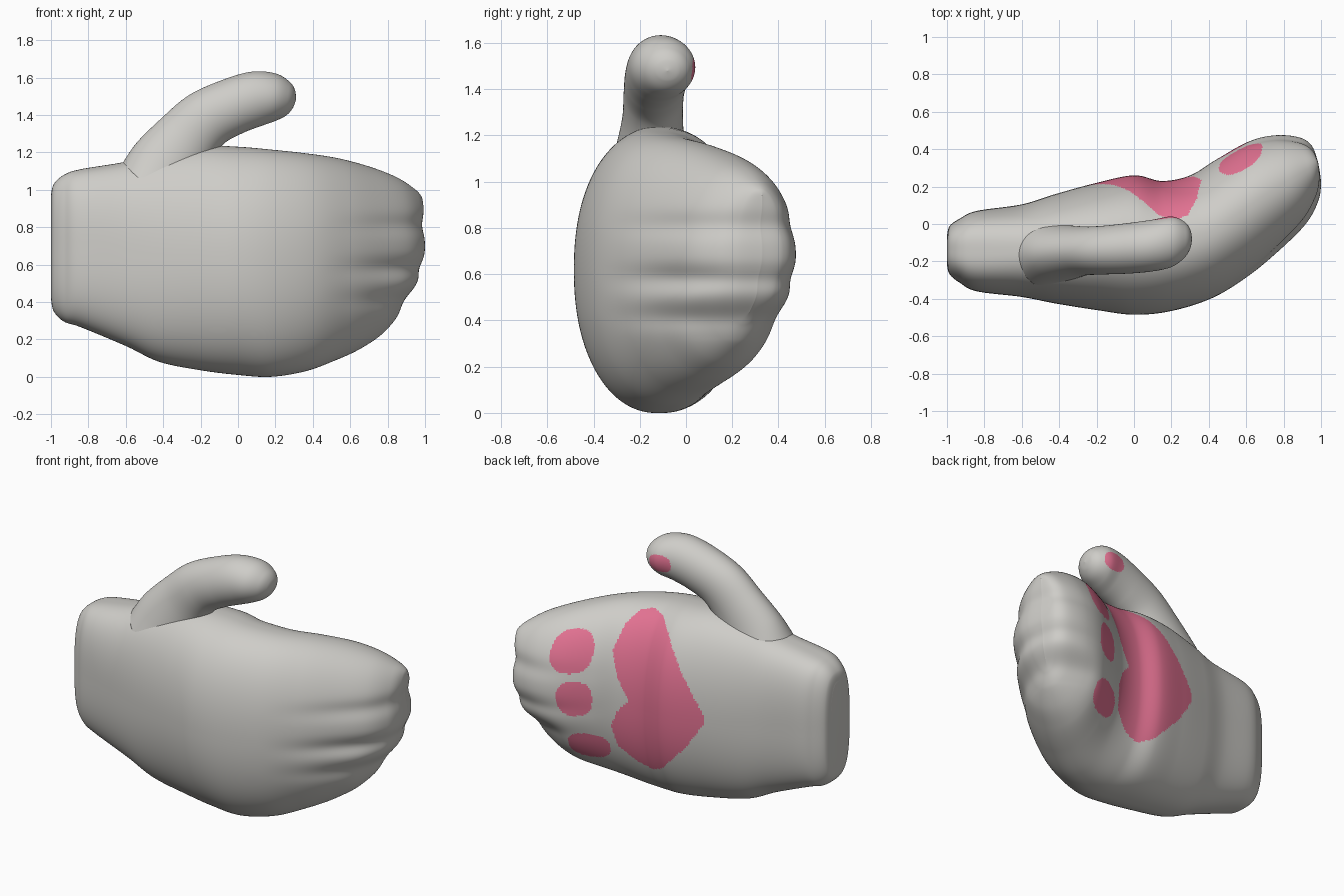
import bpy, bmesh, math
from mathutils import Vector

if "Cube" in bpy.data.objects:
    bpy.data.objects.remove(bpy.data.objects["Cube"])


def material(name, rgb):
    m = bpy.data.materials.new(name)
    m.diffuse_color = (*rgb, 1)
    m.use_nodes = True
    m.node_tree.nodes["Principled BSDF"].inputs["Base Color"].default_value = m.diffuse_color
    return m


GREY = material("grey_fabric", (0.62, 0.61, 0.58))
PINK = material("pink_pad", (0.77, 0.17, 0.29))


def catmull(keys, steps):
    """Smoothly interpolate a list of number tuples."""
    rows = []
    for i in range(len(keys) - 1):
        a, b = keys[max(i - 1, 0)], keys[i]
        c, d = keys[i + 1], keys[min(i + 2, len(keys) - 1)]
        for s in range(steps):
            t = s / steps
            rows.append([0.5 * (2 * q + (r - p) * t + (2 * p - 5 * q + 4 * r - w) * t * t
                                + (3 * q - p - 3 * r + w) * t ** 3)
                         for p, q, r, w in zip(a, b, c, d)])
    rows.append(list(keys[-1]))
    return rows


def loft(name, rings, is_pad):
    """Skin closed rings, cap the start, colour pads by face position."""
    bm = bmesh.new()
    vs = [[bm.verts.new(p) for p in ring] for ring in rings]
    n = len(vs[0])
    for a, b in zip(vs, vs[1:]):
        for j in range(n):
            k = (j + 1) % n
            bm.faces.new((a[j], a[k], b[k], b[j]))
    bm.faces.new(vs[0])
    bmesh.ops.remove_doubles(bm, verts=bm.verts, dist=0.0002)
    bmesh.ops.recalc_face_normals(bm, faces=bm.faces)
    for f in bm.faces:
        f.smooth = True
        f.material_index = int(is_pad(f.calc_center_median()))
    me = bpy.data.meshes.new(name)
    bm.to_mesh(me)
    bm.free()
    me.materials.append(GREY)
    me.materials.append(PINK)
    ob = bpy.data.objects.new(name, me)
    bpy.context.collection.objects.link(ob)
    return ob


def spow(v, p):
    return math.copysign(abs(v) ** p, v)


def smooth(t):
    t = min(max(t, 0), 1)
    return t * t * (3 - 2 * t)


def inside(poly, x, z):
    hit = False
    for (x1, z1), (x2, z2) in zip(poly, poly[1:] + poly[:1]):
        if (z1 > z) != (z2 > z) and x < x1 + (z - z1) / (z2 - z1) * (x2 - x1):
            hit = not hit
    return hit


# Mitten sections: palm point x,y / back point x,y / top z / bottom z / squareness
SECTIONS = [
    (-1.0, -.06, -1.0, -.22, .97, .42, 2.8),
    (-.985, -.01, -.985, -.27, 1.03, .35, 2.9),
    (-.93, .03, -.93, -.315, 1.08, .295, 2.9),
    (-.84, .07, -.84, -.36, 1.11, .265, 2.8),
    (-.60, .105, -.60, -.39, 1.15, .165, 2.5),
    (-.42, .16, -.42, -.425, 1.20, .08, 2.3),
    (-.20, .22, -.20, -.46, 1.235, .035, 2.2),
    (.00, .26, .00, -.485, 1.23, .01, 2.2),
    (.15, .23, .20, -.465, 1.215, .00, 2.2),
    (.30, .26, .42, -.395, 1.195, .03, 2.2),
    (.44, .345, .61, -.28, 1.17, .09, 2.2),
    (.61, .44, .78, -.14, 1.125, .155, 2.2),
    (.75, .475, .92, .00, 1.07, .22, 2.2),
    (.88, .465, .985, .12, 1.01, .30, 2.2),
    (.95, .42, 1.0, .22, .97, .38, 2.2),
    (.985, .33, .985, .33, .94, .44, 2.2),
]
GROOVES = [(.81, .5), (.58, .9), (.41, .6)]   # height, depth of finger creases
FORWARD = Vector((.8, .55, 0))                # direction the fingers point

rings = []
for ux, uy, lx, ly, zt, zb, n in catmull(SECTIONS, 19):
    mid = Vector(((ux + lx) / 2, (uy + ly) / 2, 0))
    half = Vector(((ux - lx) / 2, (uy - ly) / 2, 0))
    ramp = smooth((mid.x - .35) / .6)
    ring = []
    for j in range(300):
        a = math.tau * j / 300
        z = (zt + zb) / 2 + (zt - zb) / 2 * spow(math.sin(a), 2 / n)
        palm_n = n + .2 - .35 * smooth((mid.x - .2) / .3)
        side = spow(math.cos(a), 2 / (palm_n if math.cos(a) > 0 else n))
        g = sum(d * math.exp(-((z - h) / .055) ** 2) for h, d in GROOVES)
        side *= 1 - (.13 if side < 0 else .03) * ramp * g
        # shorter lower fingers, and notches between the tips
        pull = ramp ** 2 * (.13 * smooth((.62 - z) / .3) + .03 * g)
        p = mid + half * side - FORWARD * pull
        ring.append((p.x, p.y, z))
    rings.append(ring)

HEART = [(.12, 1.165), (.21, 1.185), (.29, 1.165), (.335, 1.10), (.36, .95), (.31, .78),
         (.24, .66), (.31, .58), (.345, .48), (.32, .34), (.22, .25), (.12, .22),
         (.03, .26), (-.15, .45), (-.26, .61), (-.275, .65), (-.26, .70), (-.15, .87),
         (-.05, 1.02), (.03, 1.11)]
FINGER_PADS = [(.57, .93, .115, .125), (.53, .65, .095, .11), (.48, .33, .115, .09)]


def oval(p, cx, cz, rx, rz):
    return (abs(p.x - cx) / rx) ** 2.4 + (abs(p.z - cz) / rz) ** 2.4 < 1


def palm_pad(p):
    if p.x > .4:
        return p.y > .07 and any(oval(p, *o) for o in FINGER_PADS)
    return p.y > -.02 and (inside(HEART, p.x, p.z) or oval(p, *FINGER_PADS[2]))


loft("mitten_hand", rings, palm_pad)

# Thumb: centre x,y,z / direction angle / radius in the bend plane / radius in y
THUMB = [
    (-.44, -.16, .98, 48, .24, .19),
    (-.38, -.155, 1.11, 48, .215, .155),
    (-.28, -.145, 1.26, 46, .178, .132),
    (-.17, -.14, 1.375, 36, .16, .13),
    (-.03, -.13, 1.445, 24, .152, .135),
    (.10, -.115, 1.487, 12, .147, .138),
    (.20, -.095, 1.495, 0, .127, .135),
    (.265, -.085, 1.487, -6, .092, .10),
    (.298, -.08, 1.483, -8, .05, .055),
    (.31, -.08, 1.48, -8, 0, 0),
]
rings = []
for x, y, z, ang, r, ry in catmull(THUMB, 16):
    t = math.radians(ang)
    rings.append([(x - math.sin(t) * r * math.sin(a), y + ry * math.cos(a),
                   z + math.cos(t) * r * math.sin(a))
                  for a in (math.tau * j / 144 for j in range(144))])
loft("thumb", rings, lambda p: p.y > -.06 and oval(p, .17, 1.485, .075, .055))
